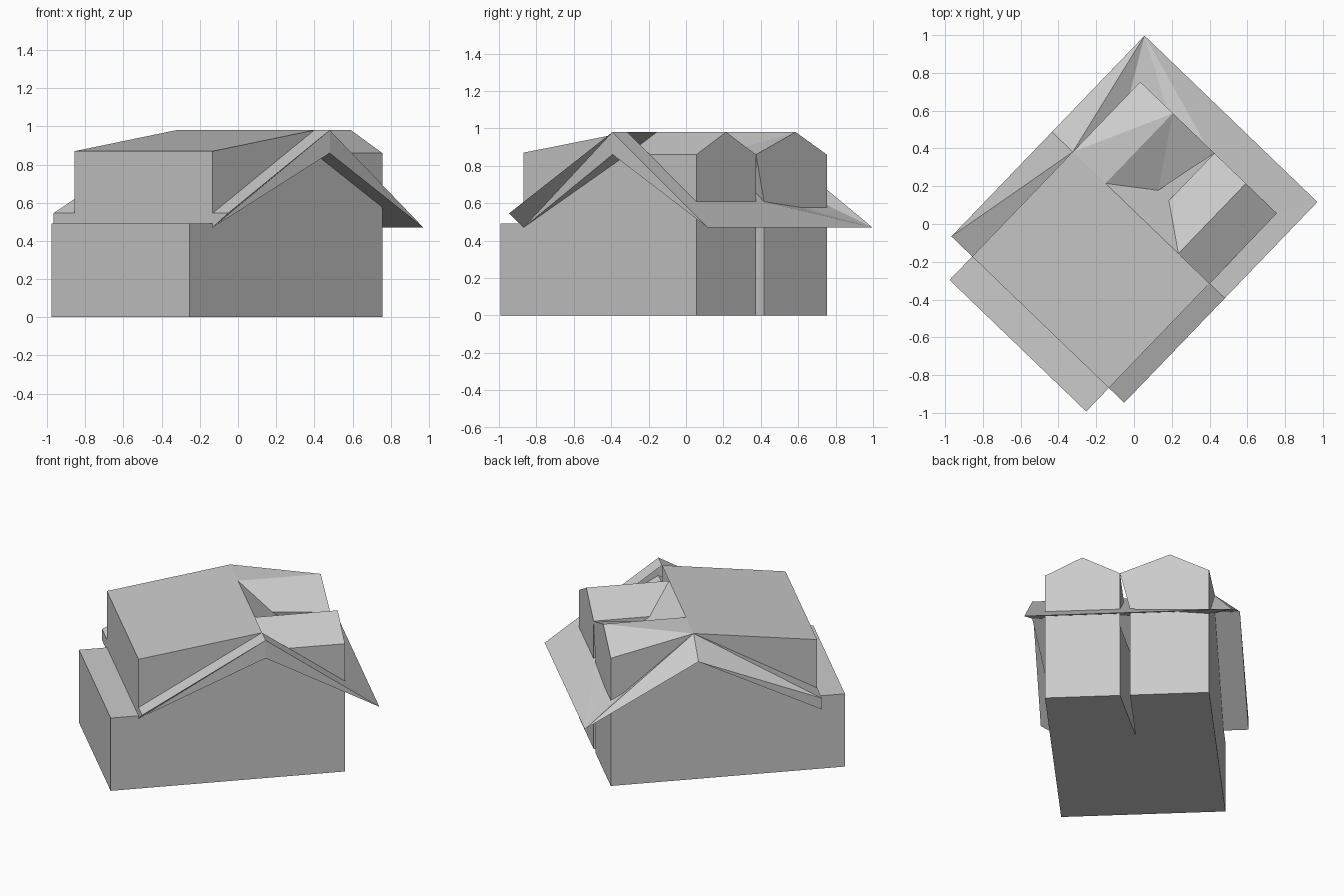
import bpy
import bmesh
from math import radians
from mathutils import Matrix, Vector

cube = bpy.data.objects.get("Cube")
if cube:
    bpy.data.objects.remove(cube, do_unlink=True)

plaster = bpy.data.materials.new("plain_grey")
plaster.use_nodes = True
GREY = (0.6, 0.6, 0.6, 1)
plaster.diffuse_color = GREY
plaster.node_tree.nodes["Principled BSDF"].inputs["Base Color"].default_value = GREY

# House frame: first axis runs across the ridge, second along the ridge
turn = Matrix.Rotation(radians(46.1), 3, "Z")
centre = Vector((-0.11, -0.12, 0))


def place(p):
    across, along, up = p
    return turn @ Vector((across, -along, up)) + centre


def build(name, polygons):
    """Make one object from flat polygons given in the house frame."""
    bm = bmesh.new()
    for poly in polygons:
        bm.faces.new([bm.verts.new(place(p)) for p in poly])
    bmesh.ops.remove_doubles(bm, verts=bm.verts, dist=0.0005)
    bmesh.ops.recalc_face_normals(bm, faces=bm.faces)
    mesh = bpy.data.meshes.new(name)
    bm.to_mesh(mesh)
    bm.free()
    mesh.materials.append(plaster)
    obj = bpy.data.objects.new(name, mesh)
    bpy.context.collection.objects.link(obj)
    return obj


def prism(plan, low, high):
    bottom = [(a, b, low) for a, b in plan]
    top = [(a, b, high) for a, b in plan]
    sides = []
    for i in range(len(plan)):
        j = (i + 1) % len(plan)
        sides.append([bottom[i], bottom[j], top[j], top[i]])
    return [bottom, top] + sides


# Main distances across the house
FRONT, BLOCK, RIDGE, VALLEY, BACK, EAVE = -0.728, -0.555, 0.213, 0.38, 0.728, 0.92
# Main distances along the ridge
WALL, OVER, FAR = 0.502, 0.615, -0.655
PEAK_A, PEAK_B, GAP_A, GAP_B = 0.274, -0.262, 0.043, -0.018
# Main heights
TERRACE, SHED, TOP, SIDE, UNDER = 0.49, 0.87, 0.98, 0.86, 0.86
LOW, LIP, FOOT, SAG = 0.47, 0.545, 0.608, 0.555

# Ground storey with a wedge-shaped notch in the back wall
build("ground_storey", prism([
    (FRONT, -WALL), (FRONT, WALL), (BACK, WALL), (BACK, GAP_A),
    (0.24, GAP_B), (BACK, GAP_B), (BACK, -WALL)], 0, TERRACE))

# Upper storey front wall and its low-pitched roof
build("upper_front_wall", [[
    (BLOCK, -WALL, TERRACE), (BLOCK, WALL, TERRACE),
    (BLOCK, WALL, SHED), (BLOCK, -WALL, SHED)]])
build("upper_roof", [[
    (BLOCK, -WALL, SHED), (BLOCK, WALL, SHED),
    (RIDGE, WALL, TOP), (RIDGE, -WALL, TOP)]])

# Gable end walls
for name, end, step in (("left_gable_wall", WALL, [(RIDGE, SIDE)]),
                        ("right_gable_wall", -WALL, [])):
    outline = [(BLOCK, TERRACE), (BLOCK, SHED), (RIDGE, TOP)] + step
    outline += [(BACK, SIDE), (BACK, TERRACE)]
    build(name, [[(a, end, z) for a, z in outline]])

# Dormer fronts
build("left_dormer_front", [[
    (BACK, WALL, TERRACE), (BACK, WALL, SIDE), (BACK, PEAK_A, TOP),
    (BACK, GAP_A, SIDE), (BACK, GAP_A, TERRACE)]])
build("right_dormer_front", [[
    (BACK, -WALL, TERRACE), (BACK, -WALL, SIDE), (BACK, PEAK_B, TOP),
    (BACK, GAP_A, SIDE), (BACK, GAP_B, FOOT), (BACK, GAP_B, TERRACE)]])

# Dormer roofs
build("left_dormer_roof", [
    [(BACK, PEAK_A, TOP), (RIDGE, PEAK_A, TOP), (RIDGE, WALL, SIDE), (BACK, WALL, SIDE)],
    [(BACK, PEAK_A, TOP), (RIDGE, PEAK_A, TOP), (VALLEY, GAP_A, SIDE), (BACK, GAP_A, SIDE)]])
build("right_dormer_roof", [
    [(BACK, PEAK_B, TOP), (RIDGE, PEAK_B, TOP), (RIDGE, -WALL, TOP)],
    [(BACK, PEAK_B, TOP), (RIDGE, -WALL, TOP), (BACK, -WALL, SIDE)],
    [(BACK, PEAK_B, TOP), (BACK, GAP_A, SIDE), (VALLEY, -0.035, SIDE)],
    [(BACK, PEAK_B, TOP), (VALLEY, -0.035, SIDE), (RIDGE, PEAK_B, TOP)]])

# Dormer cheeks facing each other, and the roof valley between them
build("dormer_cheeks", [
    [(VALLEY, GAP_A, SIDE), (BACK, GAP_A, SIDE), (BACK, GAP_A, FOOT)],
    [(VALLEY, -0.035, SIDE), (BACK, GAP_A, SIDE), (BACK, GAP_B, FOOT)]])
build("roof_between_dormers", [[
    (RIDGE, PEAK_A, TOP), (RIDGE, PEAK_B, TOP), (VALLEY, -0.035, SIDE),
    (BACK, GAP_B, FOOT), (BACK, GAP_A, FOOT), (VALLEY, GAP_A, SIDE)]])

# Overhanging roof: corner points shared by its faces
peak, peak_out, peak_low = (RIDGE, WALL, TOP), (RIDGE, OVER, TOP), (RIDGE, OVER, UNDER)
far_peak, far_low = (RIDGE, -WALL, TOP), (RIDGE, FAR, UNDER)
tip, far_tip = (EAVE, OVER, LOW), (EAVE, FAR, LOW)
lip, lip_out, lip_low = (BLOCK, WALL, LIP), (BLOCK, OVER, LIP), (BLOCK, WALL, LOW)
far_lip, far_lip_in = (BLOCK, FAR, LIP), (BLOCK, -WALL, LIP)
far_lip_low, far_lip_foot = (BLOCK, FAR, LOW), (BLOCK, -WALL, LOW)
foot, foot_mid, foot_far = (BACK, WALL, FOOT), (BACK, GAP_B, FOOT), (BACK, -WALL, SAG)

build("left_overhang", [
    [peak, peak_out, tip, foot],
    [peak, peak_out, lip_out, lip],
    [peak_out, tip, peak_low],
    [peak_out, peak_low, lip_low],
    [peak_out, lip_low, lip_out],
    [lip, lip_out, lip_low]])
build("back_eave", [
    [foot, tip, far_tip, foot_mid],
    [foot_mid, far_tip, foot_far]])
build("right_overhang", [
    [far_peak, foot_far, far_tip],
    [far_peak, far_tip, far_low],
    [far_peak, far_low, far_lip],
    [far_peak, far_lip, far_lip_in],
    [far_low, far_lip, far_lip_low],
    [far_lip, far_lip_in, far_lip_foot, far_lip_low]])
build("roof_underside", [
    [peak_low, tip, far_tip, far_low],
    [peak_low, lip_low, far_lip_low],
    [peak_low, far_lip_low, far_low]])
